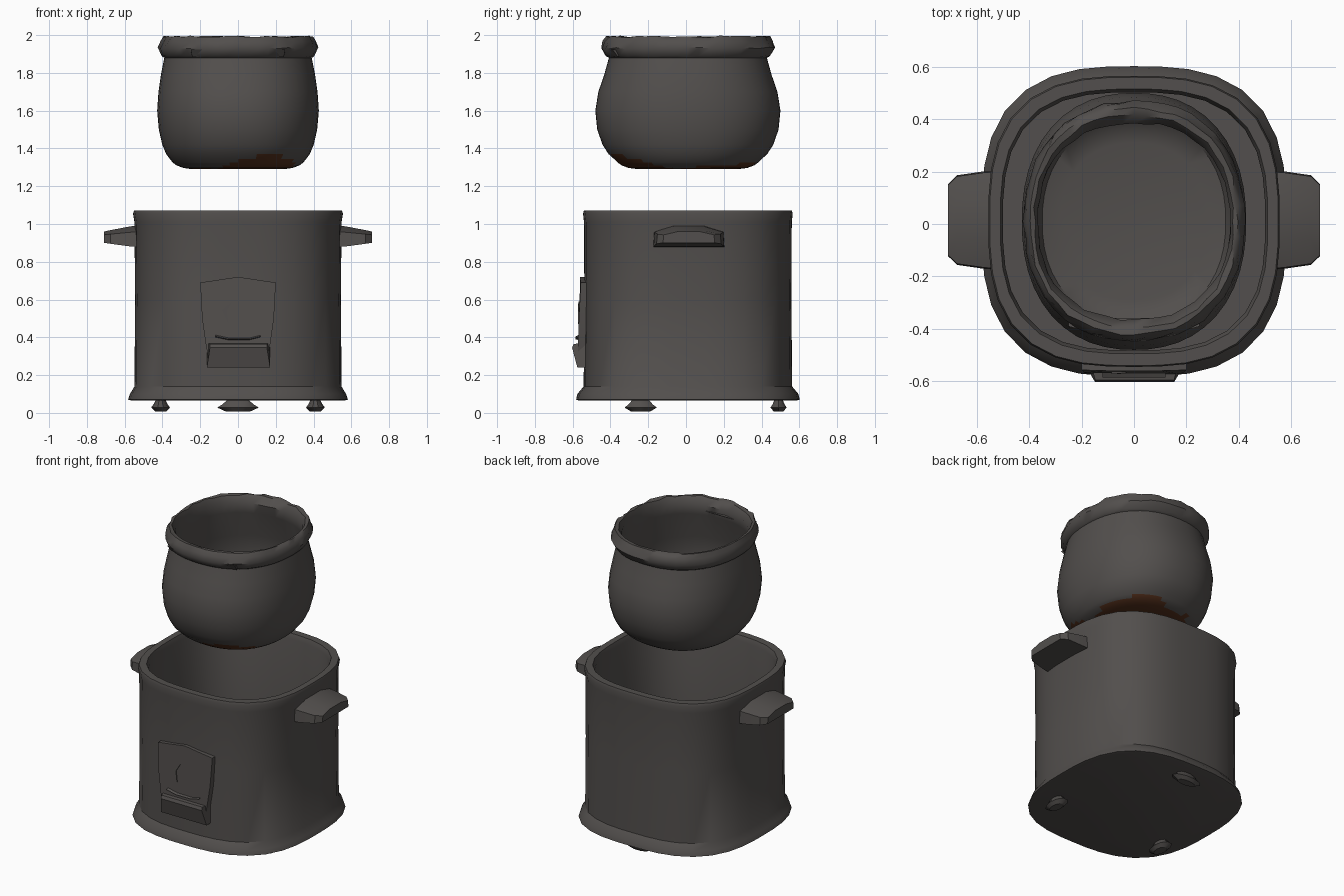
import bpy, bmesh, math, random
from mathutils import Vector

random.seed(4)
if "Cube" in bpy.data.objects:
    bpy.data.objects.remove(bpy.data.objects["Cube"], do_unlink=True)


def material(name, rgb):
    m = bpy.data.materials.new(name)
    m.use_nodes = True
    m.diffuse_color = (*rgb, 1)
    m.node_tree.nodes["Principled BSDF"].inputs["Base Color"].default_value = (*rgb, 1)
    return m


GREY = material("charcoal grey", (0.085, 0.078, 0.074))
RUST = material("rust brown", (0.085, 0.028, 0.011))


def loft(name, loops, angle=35, mats=(GREY,)):
    """Skin a stack of equal-length point loops and cap both ends."""
    bm = bmesh.new()
    rows = [[bm.verts.new(p) for p in loop] for loop in loops]
    for a, b in zip(rows, rows[1:]):
        for i in range(len(a)):
            j = (i + 1) % len(a)
            bm.faces.new((a[i], a[j], b[j], b[i]))
    bm.faces.new(rows[0][::-1])
    bm.faces.new(rows[-1])
    bmesh.ops.recalc_face_normals(bm, faces=bm.faces)
    mesh = bpy.data.meshes.new(name)
    bm.to_mesh(mesh)
    bm.free()
    for m in mats:
        mesh.materials.append(m)
    ob = bpy.data.objects.new(name, mesh)
    bpy.context.collection.objects.link(ob)
    bpy.ops.object.select_all(action="DESELECT")
    ob.select_set(True)
    bpy.context.view_layer.objects.active = ob
    bpy.ops.object.shade_smooth_by_angle(angle=math.radians(angle))
    return ob


def ring(z, rx, ry, n, count, cx=0.0, cy=0.01, wobble=0.0):
    """Superellipse loop; n = 2 is round, larger is squarer."""
    pts = []
    for i in range(count):
        t = math.tau * i / count
        c, s = math.cos(t), math.sin(t)
        k = (abs(c) ** n + abs(s) ** n) ** (-1 / n)
        w = wobble * random.uniform(-1, 1)
        pts.append((cx + rx * k * c * (1 + w), cy + ry * k * s * (1 + w), z + w * 0.4))
    return pts


# Hollow casing with flared foot and thick top rim
casing = [
    (0.065, 0.56, 0.575), (0.07, 0.582, 0.592), (0.10, 0.572, 0.585),
    (0.14, 0.548, 0.552), (0.60, 0.545, 0.548), (1.01, 0.548, 0.55),
    (1.055, 0.556, 0.555), (1.072, 0.55, 0.55), (1.072, 0.51, 0.505),
    (1.04, 0.50, 0.492), (0.12, 0.50, 0.492),
]
loft("casing", [ring(z, x, y, 2.85, 36) for z, x, y in casing])

# Inner pot: base, belly, neck, lumpy rolled rim, inner wall, floor
pot = [
    (1.29, 0.10, 0.11), (1.29, 0.20, 0.22), (1.291, 0.25, 0.27),
    (1.297, 0.29, 0.315), (1.31, 0.325, 0.35), (1.325, 0.345, 0.372),
    (1.345, 0.361, 0.392), (1.37, 0.38, 0.42), (1.42, 0.401, 0.452),
    (1.50, 0.419, 0.48), (1.60, 0.428, 0.49), (1.70, 0.421, 0.474),
    (1.79, 0.408, 0.443), (1.88, 0.39, 0.418),
]
rim = [
    (1.89, 0.405, 0.435), (1.93, 0.42, 0.457), (1.965, 0.408, 0.448),
    (1.992, 0.395, 0.43), (1.99, 0.38, 0.405), (1.95, 0.366, 0.375),
]
inside = [
    (1.88, 0.367, 0.385), (1.70, 0.40, 0.45), (1.55, 0.405, 0.465),
    (1.42, 0.385, 0.435), (1.34, 0.35, 0.38), (1.32, 0.28, 0.30),
]
loops = [ring(z, x, y, 2.25, 48) for z, x, y in pot]
loops += [ring(z, x, y, 2.25, 48, wobble=0.014) for z, x, y in rim]
loops += [ring(z, x, y, 2.25, 48) for z, x, y in inside]
inner_pot = loft("inner_pot", loops, 45, (GREY, RUST))


# Rust spreads over the underside and climbs higher toward the front left
def rust_height(a):
    front = max(0, math.cos(a + 1.12))
    back = max(0, math.cos(a - 1.0))
    return 1.298 + 0.07 * front ** 8 + 0.022 * back ** 6 + 0.006 * math.sin(7 * a)


for f in inner_pot.data.polygons:
    c = f.center
    outward = f.normal.z < 0.1 and f.normal.x * c.x + f.normal.y * c.y > -0.01
    if outward and c.z < rust_height(math.atan2(c.y, c.x)):
        f.material_index = 1

# Pouring lip fold under the front of the rim
loft("rim_fold", [[(x, -0.44 + d, 1.925), (x * 0.97, -0.41 + d, 1.885),
                   (x, -0.37 + d, 1.91)]
                  for x, d in ((-0.25, 0.05), (-0.12, 0.012), (0.12, 0.012), (0.25, 0.05))], 20)

# Side handles, tapering outward with an arched top
section = [(-0.19, 0.89), (0.19, 0.89), (0.185, 0.95), (0.08, 0.975),
           (-0.08, 0.975), (-0.185, 0.95)]
section_z = 0.925
for side, name in ((1, "left_handle"), (-1, "right_handle")):
    steps = ((0.50, 1.0, 1.4), (0.57, 0.98, 1.25), (0.675, 0.9, 0.85), (0.71, 0.72, 0.7))
    loft(name, [[(side * x, 0.015 + y * w, section_z + (z - section_z) * h)
                 for y, z in section] for x, w, h in steps], 25)

# Three small flared feet
for name, x, y, rx, ry in (("left_foot", 0.41, -0.24, 0.05, 0.09),
                           ("right_foot", -0.41, -0.24, 0.05, 0.09),
                           ("rear_foot", 0.0, 0.49, 0.11, 0.045)):
    loft(name, [ring(z, rx * k, ry * k, 2, 10, x, y) for z, k in
                ((0.008, 0.6), (0.028, 1.0), (0.045, 0.75), (0.07, 0.5))], 30)


def plate(name, outline, back, angle=25):
    """Front-facing slab from (x, y, z) points back to a fixed depth."""
    return loft(name, [[(x, back, z) for x, y, z in outline], outline], angle)


# Control panel, tapering toward the bottom, with a switch lever below
plate("control_panel", [(-0.2, -0.557, 0.69), (-0.1, -0.56, 0.705), (0, -0.561, 0.72),
                        (0.1, -0.56, 0.705), (0.2, -0.557, 0.69), (0.19, -0.567, 0.5),
                        (0.17, -0.572, 0.36), (0.15, -0.57, 0.25),
                        (-0.15, -0.57, 0.25), (-0.17, -0.572, 0.36),
                        (-0.19, -0.567, 0.5)], -0.50)
loft("switch_lever", [[(x, -0.53, 0.24), (x, -0.575, 0.24), (x * 0.9, -0.603, 0.345),
                       (x * 0.9, -0.595, 0.365), (x, -0.53, 0.37)]
                      for x in (-0.165, -0.08, 0.08, 0.17)], 25)
loft("switch_guard", [[(x, -0.54, z + 0.02), (x, -0.585, z), (x, -0.54, z - 0.012)]
                      for x, z in ((-0.12, 0.405), (-0.05, 0.39), (0.06, 0.39), (0.12, 0.405))], 25)

# Small pointer mark on the panel
plate("pointer_mark", [(-0.085, -0.572, 0.545), (-0.03, -0.57, 0.59),
                       (-0.06, -0.571, 0.54), (-0.05, -0.573, 0.47)], -0.555)
